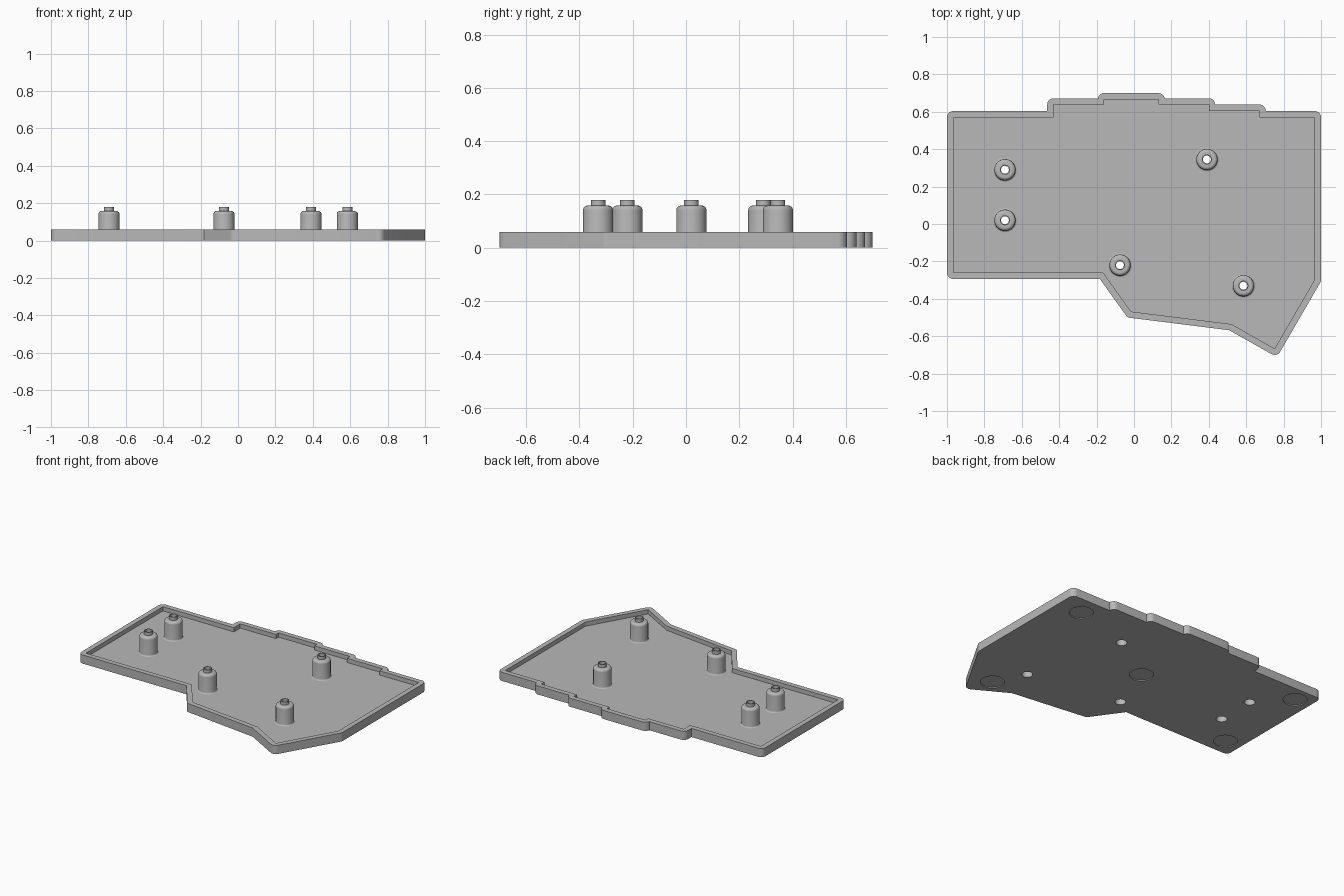
import bpy, bmesh
from math import sin, cos, pi, atan2
from mathutils import Vector

if "Cube" in bpy.data.objects:
    bpy.data.objects.remove(bpy.data.objects["Cube"], do_unlink=True)

RIM = 0.034        # wall thickness
TOP = 0.059        # wall height
FLOOR = 0.03       # floor height inside the tray
PAD_DEPTH = 0.006
BORE, FLARE = 0.034, 0.0645
SEGMENTS = 40

STANDOFFS = [(-0.69, 0.29), (-0.69, 0.02), (-0.075, -0.22), (0.39, 0.345), (0.585, -0.33)]
PADS = [(0.82, 0.47), (0.69, -0.54), (0.04, 0.12), (-0.885, -0.175), (-0.885, 0.495)]

# Inner edge of the tray wall, counterclockwise
INNER = [Vector(p) for p in [
    (-0.966, -0.26), (-0.165, -0.26), (-0.016, -0.468), (0.52, -0.535),
    (0.752, -0.666), (0.966, -0.297), (0.966, 0.57), (0.67, 0.57),
    (0.67, 0.605), (0.4, 0.605), (0.4, 0.638), (0.13, 0.638),
    (0.13, 0.666), (-0.16, 0.666), (-0.16, 0.638), (-0.43, 0.638),
    (-0.43, 0.57), (-0.966, 0.57)]]

plastic = bpy.data.materials.new("grey_plastic")
plastic.use_nodes = True
colour = (0.48, 0.48, 0.48, 1)
plastic.diffuse_color = colour
plastic.node_tree.nodes["Principled BSDF"].inputs["Base Color"].default_value = colour


def grow(points, r, steps=8):
    """Offset an outline outwards, rounding the convex corners."""
    result = []
    for i, p in enumerate(points):
        d1 = (p - points[i - 1]).normalized()
        d2 = (points[(i + 1) % len(points)] - p).normalized()
        n1, n2 = Vector((d1.y, -d1.x)), Vector((d2.y, -d2.x))
        turn = atan2(d1.cross(d2), d1.dot(d2))
        if turn > 0:
            start = atan2(n1.y, n1.x)
            for k in range(steps + 1):
                a = start + turn * k / steps
                result.append(p + r * Vector((cos(a), sin(a))))
        else:
            result.append(p + r * (n1 + n2) / (1 + n1.dot(n2)))
    return result


def circle(centre, r):
    return [Vector((centre[0] + r * cos(2 * pi * i / SEGMENTS),
                    centre[1] + r * sin(2 * pi * i / SEGMENTS))) for i in range(SEGMENTS)]


def ring(bm, points, z):
    return [bm.verts.new((p.x, p.y, z)) for p in points]


def bridge(bm, a, b):
    for i in range(len(a)):
        j = (i + 1) % len(a)
        bm.faces.new((a[i], a[j], b[j], b[i]))


def fill(bm, loops, up):
    """Fill a flat outline, leaving the inner loops open as holes."""
    edges = []
    for loop in loops:
        for i, v in enumerate(loop):
            pair = (loop[i - 1], v)
            edges.append(bm.edges.get(pair) or bm.edges.new(pair))
    made = bmesh.ops.triangle_fill(bm, edges=edges, use_beauty=True, normal=(0, 0, up))
    for f in made["geom"]:
        if isinstance(f, bmesh.types.BMFace):
            f.normal_update()
            if f.normal.z * up < 0:
                f.normal_flip()


def finish(bm, name):
    mesh = bpy.data.meshes.new(name)
    bm.to_mesh(mesh)
    bm.free()
    mesh.materials.append(plastic)
    obj = bpy.data.objects.new(name, mesh)
    bpy.context.collection.objects.link(obj)
    bpy.ops.object.select_all(action='DESELECT')
    obj.select_set(True)
    bpy.context.view_layer.objects.active = obj
    bpy.ops.object.shade_smooth_by_angle(angle=pi / 6)
    return obj


# Tray: outer wall, rim, inner wall and floor
bm = bmesh.new()
outline = grow(INNER, RIM)
outer_low, outer_high = ring(bm, outline, 0), ring(bm, outline, TOP)
inner_high, inner_low = ring(bm, INNER, TOP), ring(bm, INNER, FLOOR)
bridge(bm, outer_low, outer_high)
bridge(bm, inner_high, inner_low)
fill(bm, [outer_high, inner_high], 1)
fill(bm, [inner_low] + [ring(bm, circle(c, FLARE), FLOOR) for c in STANDOFFS], 1)

# Underside with screw openings and shallow round foot recesses
openings = [ring(bm, circle(c, BORE), 0) for c in STANDOFFS]
for c in PADS:
    edge, deep = ring(bm, circle(c, 0.075), 0), ring(bm, circle(c, 0.075), PAD_DEPTH)
    bridge(bm, deep, edge)
    bm.faces.new(deep[::-1])
    openings.append(edge)
fill(bm, [outer_low] + openings, -1)
finish(bm, "tray")

# Standoffs: flared foot, rounded shoulder, locating collar and stepped screw bore
BODY, SHOULDER, ROUND, FOOT = 0.0565, 0.158, 0.017, FLARE - 0.0565
profile = [(FLARE - FOOT * sin(a), FLOOR + FOOT * (1 - cos(a)))
           for a in [k * pi / 8 for k in range(5)]]
profile += [(BODY - ROUND * (1 - cos(a)), SHOULDER - ROUND * (1 - sin(a)))
            for a in [k * pi / 12 for k in range(7)]]
profile += [(0.027, SHOULDER), (0.027, 0.18), (0.021, 0.18), (0.021, 0.1), (BORE, 0.1), (BORE, 0)]

for number, c in enumerate(STANDOFFS, 1):
    bm = bmesh.new()
    rings = [ring(bm, circle(c, r), z) for r, z in profile]
    for a, b in zip(rings, rings[1:]):
        bridge(bm, a, b)
    finish(bm, f"standoff_{number}")
